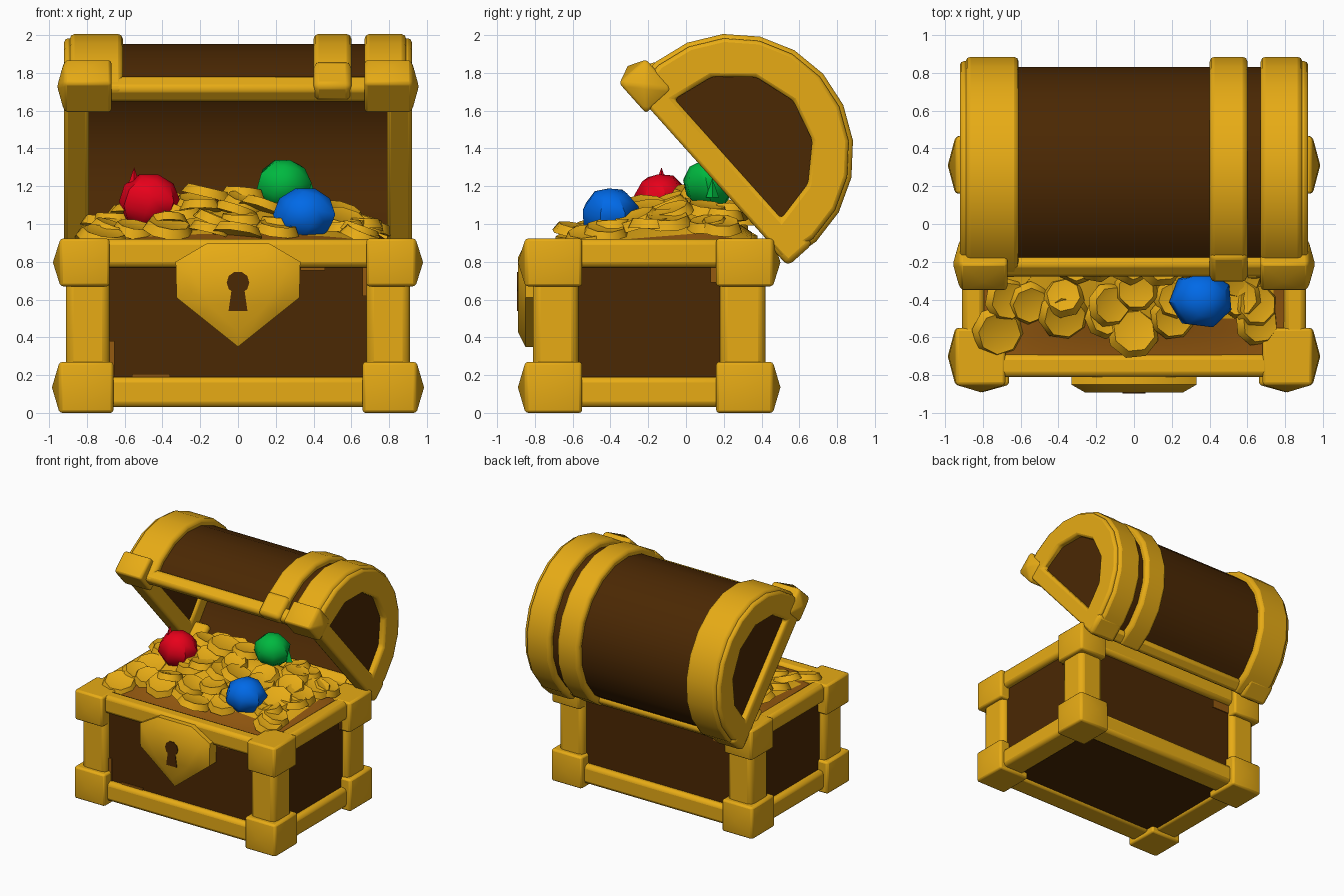
import bpy, bmesh, random
from math import sin, cos, radians, pi
from mathutils import Matrix, Vector, Euler

cube = bpy.data.objects.get("Cube")
if cube:
    bpy.data.objects.remove(cube, do_unlink=True)
random.seed(4)


def material(name, rgb):
    m = bpy.data.materials.new(name)
    m.use_nodes = True
    m.diffuse_color = (*rgb, 1)
    node = next(n for n in m.node_tree.nodes if n.type == 'BSDF_PRINCIPLED')
    node.inputs["Base Color"].default_value = (*rgb, 1)
    return m


GOLD = material("gold", (0.84, 0.43, 0.008))
WOOD = material("dark_wood", (0.07, 0.021, 0.001))
WORN = material("worn_wood", (0.3, 0.1, 0.005))
RED = material("red_gem", (0.85, 0, 0.011))
GREEN = material("green_gem", (0, 0.48, 0.05))
BLUE = material("blue_gem", (0, 0.15, 0.85))
made = []
# The open lid is modelled upright and then tipped back about x
LID = Matrix.Translation((0, 0.25, 1.37)) @ Matrix.Rotation(radians(-48.2), 4, 'X')
FRONT = Matrix.Rotation(radians(-90), 4, 'Z')


def finish(name, bm, mat, frame=None, bevel=0):
    bmesh.ops.recalc_face_normals(bm, faces=bm.faces)
    me = bpy.data.meshes.new(name)
    bm.to_mesh(me)
    bm.free()
    me.materials.append(mat)
    ob = bpy.data.objects.new(name, me)
    bpy.context.collection.objects.link(ob)
    if frame:
        ob.matrix_world = frame
    if bevel:
        mod = ob.modifiers.new("soft_edges", 'BEVEL')
        mod.width, mod.segments = bevel, 2
    made.append(ob)
    return ob


def box(name, x, y, z, mat, frame=None, bevel=0.03, bump=()):
    """Box from three (low, high) ranges; bump raises a point on outward faces."""
    bm = bmesh.new()
    bmesh.ops.create_cube(bm, size=1)
    for v in bm.verts:
        v.co = [lo + (c + 0.5) * (hi - lo) for c, (lo, hi) in zip(v.co, (x, y, z))]
    bm.normal_update()
    for d in bump:
        faces = [f for f in bm.faces if f.normal.dot(Vector(d)) > 0.9]
        bmesh.ops.poke(bm, faces=faces, offset=0.04)
    return finish(name, bm, mat, frame, bevel)


def plate(name, pts, x0, x1, mat, frame, inset=0, depth=0):
    """Convex outline extruded along x, with an optional raised face."""
    bm = bmesh.new()
    a, b = ([bm.verts.new((x, *p)) for p in pts] for x in (x0, x1))
    n = len(pts)
    bm.faces.new(a)
    top = bm.faces.new(b)
    for i in range(n):
        bm.faces.new((a[i], a[(i + 1) % n], b[(i + 1) % n], b[i]))
    bmesh.ops.recalc_face_normals(bm, faces=bm.faces)
    if inset:
        bmesh.ops.inset_region(bm, faces=[top], thickness=inset, depth=depth)
    return finish(name, bm, mat, frame)


def hoop(name, outer, inner, x0, x1, mat, closed=False, bevel=0.0):
    """Solid strip between two matching outlines, extruded along x."""
    bm = bmesh.new()
    rows = [[bm.verts.new((x, *p)) for p in pts]
            for x, pts in ((x0, outer), (x1, outer), (x1, inner), (x0, inner))]
    n = len(outer)
    for i in range(n if closed else n - 1):
        j = (i + 1) % n
        for k in range(4):
            r, s = rows[k], rows[(k + 1) % 4]
            bm.faces.new((r[i], r[j], s[j], s[i]))
    if not closed:
        for i in (0, -1):
            bm.faces.new([r[i] for r in rows])
    return finish(name, bm, mat, LID, bevel)


def arc(r, n=12, low=-16):
    return [(r * cos(t), r * sin(t)) for t in
            (radians(low + (180 - 2 * low) * i / n) for i in range(n + 1))]


def span(s, lo, hi):
    return (lo, hi) if s > 0 else (-hi, -lo)


SIDES = ((1, "left"), (-1, "right"))

# Chest body, its gold rails and the broad frame underneath
box("chest_body", (-0.86, 0.86), (-0.76, 0.37), (0.05, 0.88), WOOD, bevel=0)
for zn, z in (("bottom", (0.03, 0.19)), ("top", (0.77, 0.92))):
    box(f"front_{zn}_rail", (-0.8, 0.8), (-0.81, -0.69), z, GOLD)
    box(f"back_{zn}_rail", (-0.8, 0.8), (0.3, 0.42), z, GOLD)
    for s, side in SIDES:
        box(f"{side}_{zn}_rail", span(s, 0.79, 0.91), (-0.7, 0.32), z, GOLD)
under = (0.03, 0.1)
box("front_under_rail", (-0.8, 0.8), (-0.79, -0.62), under, GOLD, bevel=0.02)
box("back_under_rail", (-0.8, 0.8), (0.23, 0.4), under, GOLD, bevel=0.02)
for s, side in SIDES:
    box(f"{side}_under_rail", span(s, 0.71, 0.89), (-0.7, 0.32), under, GOLD, bevel=0.02)

# Corner posts with pointed caps at both ends
for s, side in SIDES:
    for d, end, post, cap in ((-1, "front", (-0.81, -0.57), (-0.85, -0.55)),
                              (1, "back", (0.18, 0.42), (0.16, 0.46))):
        box(f"{end}_{side}_post", span(s, 0.68, 0.91), post, (0.1, 0.9), GOLD, bevel=0.04)
        out = ((s, 0, 0), (0, d, 0))
        box(f"{end}_{side}_foot_cap", span(s, 0.66, 0.945), cap, (0, 0.27), GOLD,
            bevel=0.015, bump=out)
        box(f"{end}_{side}_top_cap", span(s, 0.68, 0.94), cap, (0.67, 0.923), GOLD,
            bevel=0.015, bump=out)

# Worn patches where the panels meet the frame
for i, (x, z) in enumerate((((-0.68, -0.655), (0.19, 0.38)), ((-0.56, -0.36), (0.19, 0.205)),
                            ((0.33, 0.46), (0.755, 0.77)), ((0.66, 0.68), (0.62, 0.77)))):
    box(f"worn_front_{i}", x, (-0.768, -0.76), z, WORN, bevel=0)
box("worn_back", (-0.68, -0.52), (0.37, 0.378), (0.7, 0.77), WORN, bevel=0)
for s, side in SIDES:
    box(f"worn_{side}", span(s, 0.86, 0.868), (0.13, 0.18), (0.69, 0.77), WORN, bevel=0)

# Lock plate and keyhole
shield = [(-0.16, 0.9), (0.16, 0.9), (0.33, 0.8), (0.325, 0.61), (0.2, 0.51),
          (0, 0.35), (-0.2, 0.51), (-0.325, 0.61), (-0.33, 0.8)]
plate("lock_plate", shield, 0.76, 0.85, GOLD, FRONT, 0.08, 0.04)
ring = [(0.06 * cos(i * pi / 5), 0.69 + 0.06 * sin(i * pi / 5)) for i in range(10)]
plate("keyhole_round", ring, 0.887, 0.896, WOOD, FRONT)
plate("keyhole_slot", [(-0.03, 0.68), (0.03, 0.68), (0.05, 0.54), (-0.05, 0.54)],
      0.887, 0.895, WOOD, FRONT)

# Lid: wooden barrel, end walls, broad angular end frames and hoops
hoop("lid_barrel", arc(0.585), arc(0.53), -0.86, 0.86, WOOD)
corners = arc(0.425, 6, -5)
opening = [corners[0]]
for p, q in zip(corners, corners[1:]):
    opening += [((p[0] + q[0]) / 2, (p[1] + q[1]) / 2), q]
for s, side in SIDES:
    plate(f"lid_{side}_wall", arc(0.55), *span(s, 0.81, 0.87), WOOD, LID)
    hoop(f"lid_{side}_frame", arc(0.615), opening, *span(s, 0.79, 0.92),
         GOLD, closed=True, bevel=0.02)
for name, x0, x1 in (("left", 0.67, 0.89), ("middle", 0.40, 0.60), ("right", -0.89, -0.61)):
    hoop(f"lid_{name}_hoop", arc(0.638), arc(0.56), x0, x1, GOLD, bevel=0.025)
box("lid_front_rail", (-0.85, 0.85), (-0.62, -0.51), (-0.17, -0.06), GOLD, LID)
box("lid_hinge_rail", (-0.85, 0.85), (0.5, 0.61), (-0.17, -0.06), GOLD, LID)
box("lid_middle_cap", (0.4, 0.6), (-0.65, -0.53), (-0.18, 0.02), GOLD, LID)
for s, side in SIDES:
    x = span(s, 0.67, 0.92)
    box(f"lid_front_{side}_cap", x, (-0.68, -0.47), (-0.2, -0.01), GOLD, LID,
        bevel=0.015, bump=((s, 0, 0), (0, -1, 0)))
    box(f"lid_hinge_{side}_cap", x, (0.48, 0.635), (-0.18, 0.0), GOLD, LID)


# Treasure heap
def heap(x, y):
    k = max(0, min((y + 0.68) / 0.72, (0.45 - y) / 0.35, 1))
    return 0.9 + 0.23 * k * (1 - (abs(x) / 0.83) ** 2.5)


bm = bmesh.new()
bmesh.ops.create_grid(bm, x_segments=18, y_segments=14, size=1)
for v in bm.verts:
    x, y = v.co.x * 0.83, -0.19 + v.co.y * 0.54
    v.co = (x, y, heap(x, y) - 0.01)
mound = finish("treasure_mound", bm, GOLD)
mound.data.materials.append(WORN)
for f in mound.data.polygons:
    f.material_index = int(f.center.y < -0.5 or abs(f.center.x) > 0.76)

# Gems: name, centre, size, colour and small splinter position
GEMS = (("red", (-0.47, -0.13, 1.12), (0.165, 0.15, 0.15), RED, (-0.55, -0.13, 1.25)),
        ("green", (0.24, 0.12, 1.21), (0.15, 0.14, 0.135), GREEN, (0.38, 0.14, 1.19)),
        ("blue", (0.355, -0.4, 1.05), (0.17, 0.16, 0.145), BLUE, (0.28, -0.5, 0.97)))
for name, pos, size, mat, tip in GEMS:
    bm = bmesh.new()
    bmesh.ops.create_uvsphere(bm, u_segments=7, v_segments=5, radius=1)
    turn = Euler((0.25, 0.2, random.uniform(0, 2))).to_matrix()
    for v in bm.verts:
        v.co = Vector(pos) + Vector(size) * (turn @ v.co)
    bmesh.ops.create_cone(bm, cap_ends=True, segments=4, radius1=0.035, radius2=0,
                          depth=0.1, matrix=Matrix.Translation(tip))
    finish(f"{name}_gem", bm, mat)

# Coins scattered over the heap, leaving the gems uncovered
bm = bmesh.new()
for row in range(6):
    for col in range(9):
        x = -0.68 + 0.17 * col + random.uniform(-0.05, 0.05)
        y = -0.53 + 0.15 * row + random.uniform(-0.05, 0.05)
        near_gem = any((x - g[1][0]) ** 2 + (y - g[1][1] + 0.09) ** 2 < 0.02 for g in GEMS)
        if near_gem or (row == 0 and random.random() < 0.25):
            continue
        r = random.uniform(0.11, 0.145)
        tilt = Euler((random.uniform(0, 0.4), random.uniform(-0.2, 0.2) + x * 0.2,
                      random.uniform(0, pi)))
        place = Matrix.Translation((x, y, heap(x, y) + random.uniform(0.01, 0.045)))
        coin = bmesh.ops.create_cone(
            bm, cap_ends=True, segments=8, radius1=r, radius2=r * 0.8, depth=0.05,
            matrix=place @ tilt.to_matrix().to_4x4())
        caps = {f for v in coin["verts"] for f in v.link_faces if len(f.verts) == 8}
        bmesh.ops.inset_individual(bm, faces=list(caps), thickness=0.03, depth=-0.008)
finish("coins", bm, GOLD)

# Smooth the rounded parts while keeping hard edges
bpy.ops.object.select_all(action='DESELECT')
for ob in made:
    ob.select_set(True)
    bpy.context.view_layer.objects.active = ob
bpy.ops.object.shade_smooth_by_angle(angle=radians(42))
